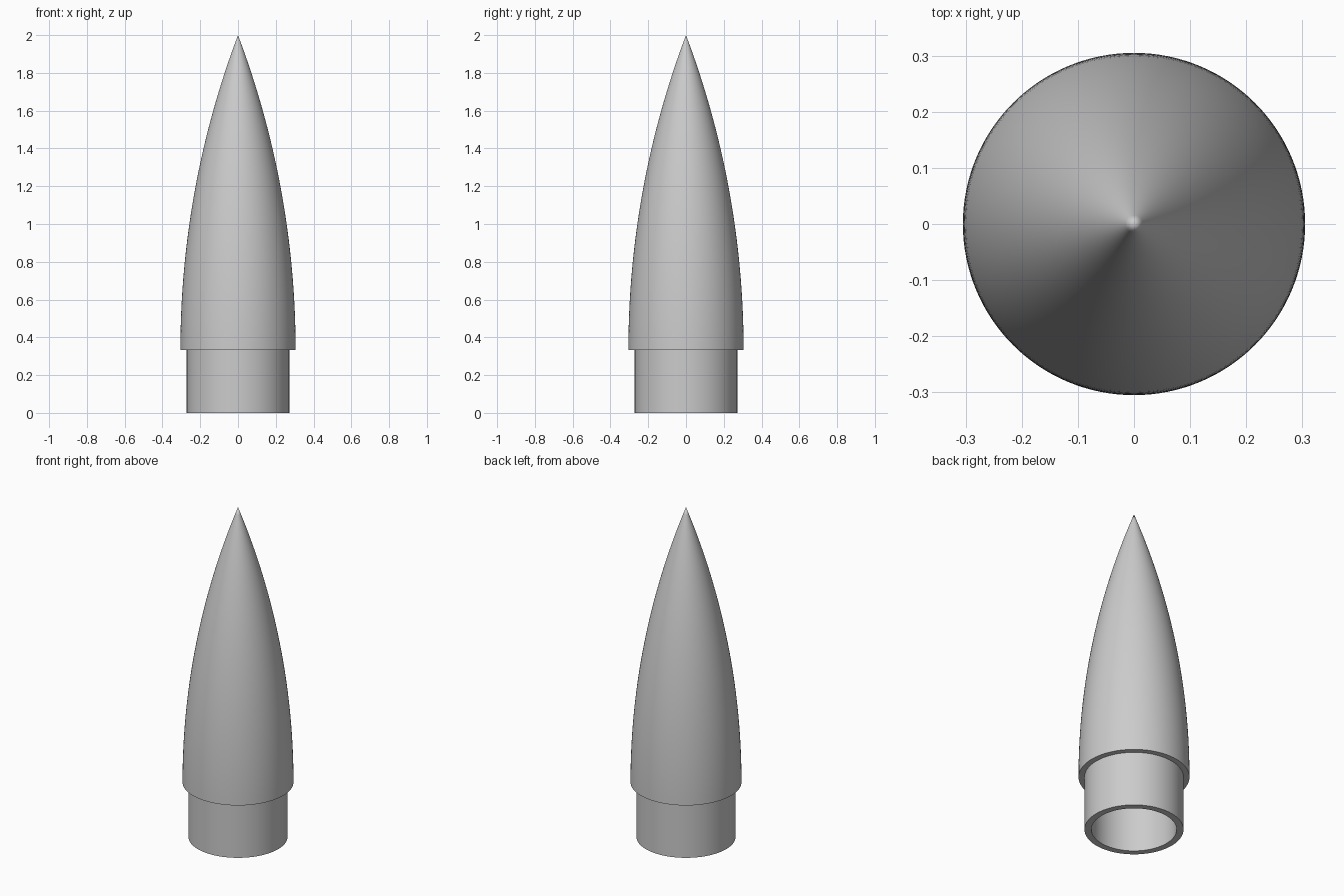
import bpy
import bmesh
import math

cube = bpy.data.objects.get("Cube")
if cube:
    bpy.data.objects.remove(cube)

HEIGHT = 2.0
SHOULDER_TOP = 0.333
BODY_R = 0.305
SHOULDER_R = 0.272
BORE_R = 0.234
SIDES = 128
STEPS = 40


def material(name, color):
    mat = bpy.data.materials.new(name)
    mat.use_nodes = True
    mat.diffuse_color = color
    mat.node_tree.nodes["Principled BSDF"].inputs["Base Color"].default_value = color
    return mat


def ogive(radius, base, tip):
    """Tangent ogive profile from its base rim up to the sharp tip."""
    length = tip - base
    rho = (radius ** 2 + length ** 2) / (2 * radius)
    points = []
    for i in range(STEPS):
        h = length * i / STEPS
        points.append((math.sqrt(rho ** 2 - h ** 2) - rho + radius, base + h))
    return points + [(0, tip)]


def lathe(name, profile, mat):
    """Revolve an (r, z) profile around the z axis."""
    bm = bmesh.new()
    verts = [bm.verts.new((r, 0, z)) for r, z in profile]
    edges = [bm.edges.new(pair) for pair in zip(verts, verts[1:])]
    bmesh.ops.spin(bm, geom=verts + edges, cent=(0, 0, 0), axis=(0, 0, 1),
                   angle=math.tau, steps=SIDES)
    bmesh.ops.remove_doubles(bm, verts=bm.verts, dist=1e-5)
    bmesh.ops.recalc_face_normals(bm, faces=bm.faces)
    mesh = bpy.data.meshes.new(name)
    bm.to_mesh(mesh)
    bm.free()
    mesh.materials.append(mat)
    obj = bpy.data.objects.new(name, mesh)
    bpy.context.collection.objects.link(obj)
    bpy.ops.object.select_all(action="DESELECT")
    obj.select_set(True)
    bpy.context.view_layer.objects.active = obj
    bpy.ops.object.shade_smooth_by_angle(angle=math.radians(30))
    return obj


grey = material("light grey", (0.6, 0.6, 0.6, 1))

# Hollow cone: outer curve, stepped shoulder, then the bore back up inside
outer = ogive(BODY_R, SHOULDER_TOP, HEIGHT)
shoulder = [(SHOULDER_R, SHOULDER_TOP), (SHOULDER_R, 0), (BORE_R, 0)]
bore = ogive(BORE_R, SHOULDER_TOP, HEIGHT - 0.2)
lathe("nose_cone", outer[::-1] + shoulder + bore, grey)
